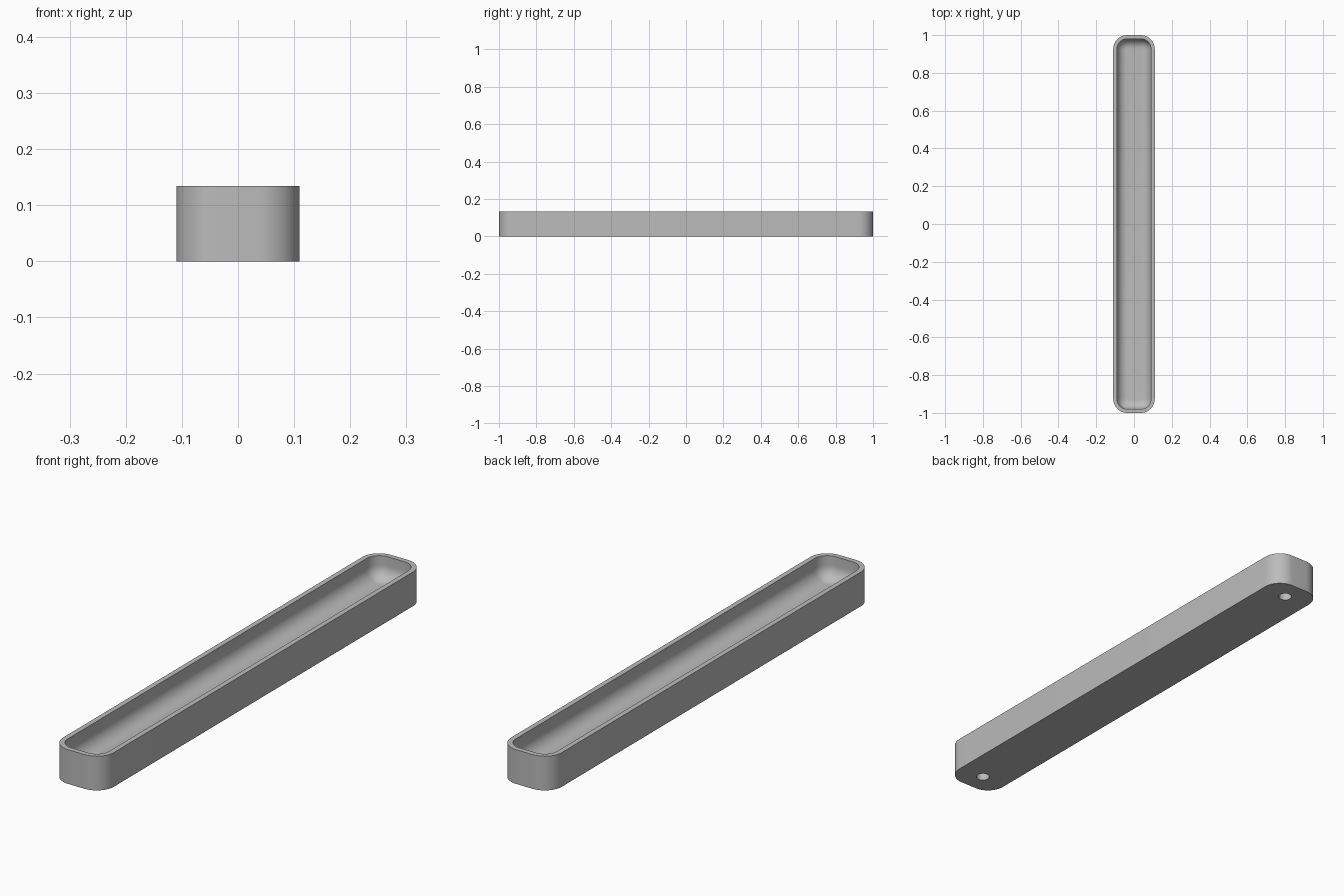
import bpy, bmesh
from math import sin, cos, pi, radians

cube = bpy.data.objects.get("Cube")
if cube:
    bpy.data.objects.remove(cube, do_unlink=True)

HALF_X, HALF_Y, HEIGHT = 0.11, 1.0, 0.134
CORNER, WALL, FILLET, FLOOR = 0.074, 0.02, 0.052, 0.045
HOLE_Y, HOLE_R, HOLE_DEPTH = 0.915, 0.025, 0.03

gray = bpy.data.materials.new("plain gray")
gray.use_nodes = True
color = (0.5, 0.5, 0.5, 1)
gray.diffuse_color = color
gray.node_tree.nodes["Principled BSDF"].inputs["Base Color"].default_value = color


def ring(bm, inset, z, steps=12):
    """Rounded rectangle, shrunk by inset."""
    r = CORNER - inset
    verts = []
    for q, (sx, sy) in enumerate([(1, 1), (-1, 1), (-1, -1), (1, -1)]):
        for i in range(steps + 1):
            a = (q + i / steps) * pi / 2
            verts.append(bm.verts.new((sx * (HALF_X - CORNER) + r * cos(a),
                                       sy * (HALF_Y - CORNER) + r * sin(a), z)))
    return verts


# Tray body: outer wall, rim, inner wall and filleted floor
bm = bmesh.new()
sections = [(0, 0), (0, HEIGHT), (WALL, HEIGHT)]
for i in range(11):
    a = i / 10 * pi / 2
    sections.append((WALL + FILLET * (1 - cos(a)), FLOOR + FILLET * (1 - sin(a))))
rings = [ring(bm, d, z) for d, z in sections]
for low, high in zip(rings, rings[1:]):
    n = len(low)
    for i in range(n):
        j = (i + 1) % n
        bm.faces.new((low[i], low[j], high[j], high[i]))
bm.faces.new(rings[0][::-1])
bm.faces.new(rings[-1])
bmesh.ops.recalc_face_normals(bm, faces=bm.faces[:])
mesh = bpy.data.meshes.new("tray")
bm.to_mesh(mesh)
bm.free()
mesh.materials.append(gray)
tray = bpy.data.objects.new("tray", mesh)
bpy.context.collection.objects.link(tray)

# Blind round holes in the underside, one near each end
for side in (-1, 1):
    bpy.ops.mesh.primitive_cylinder_add(vertices=40, radius=HOLE_R, depth=2 * HOLE_DEPTH,
                                        location=(0, side * HOLE_Y, 0))
    cutter = bpy.context.object
    cutter.name = "hole_cutter"
    cutter.hide_render = True
    cutter.data.materials.append(gray)
    bpy.context.view_layer.objects.active = tray
    cut = tray.modifiers.new("hole", "BOOLEAN")
    cut.operation, cut.solver, cut.object = "DIFFERENCE", "EXACT", cutter
    bpy.ops.object.modifier_apply(modifier=cut.name)
    bpy.data.objects.remove(cutter, do_unlink=True)

bpy.ops.object.select_all(action="DESELECT")
tray.select_set(True)
bpy.context.view_layer.objects.active = tray
bpy.ops.object.shade_smooth_by_angle(angle=radians(30))
